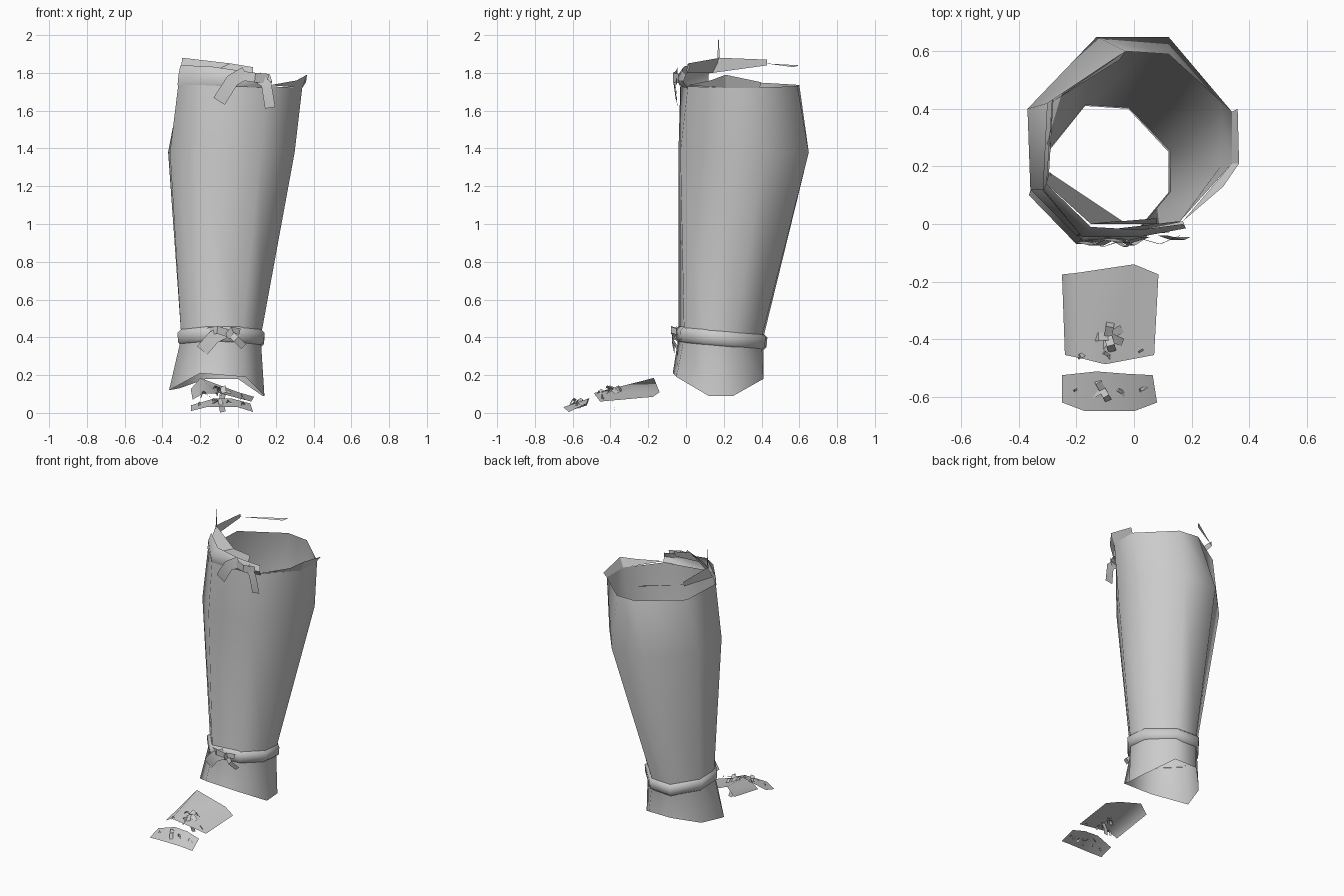
import bpy
import math
from mathutils import Vector

cube = bpy.data.objects.get("Cube")
if cube:
    bpy.data.objects.remove(cube)

grey = bpy.data.materials.new("plain grey cloth")
grey.use_nodes = True
grey.diffuse_color = (0.6, 0.6, 0.6, 1)
bsdf = grey.node_tree.nodes["Principled BSDF"]
bsdf.inputs["Base Color"].default_value = (0.6, 0.6, 0.6, 1)
bsdf.inputs["Roughness"].default_value = 0.9


def build(name, verts, faces, angle=30):
    mesh = bpy.data.meshes.new(name)
    mesh.from_pydata([tuple(v) for v in verts], [], faces)
    mesh.materials.append(grey)
    obj = bpy.data.objects.new(name, mesh)
    bpy.context.collection.objects.link(obj)
    bpy.ops.object.select_all(action="DESELECT")
    obj.select_set(True)
    bpy.context.view_layer.objects.active = obj
    bpy.ops.object.shade_smooth_by_angle(angle=math.radians(angle))


def loft(name, rings, closed=True, angle=30):
    """Skin a list of equally long point rows."""
    n = len(rings[0])
    faces = []
    for r in range(len(rings) - 1):
        for i in range(n if closed else n - 1):
            j = (i + 1) % n
            faces.append((r * n + i, r * n + j, (r + 1) * n + j, (r + 1) * n + i))
    build(name, [p for ring in rings for p in ring], faces, angle)


def ribbon(name, path, width, across=None):
    """Flat strip that follows a path; by default it faces the front."""
    path = [Vector(p) for p in path]
    left, right = [], []
    for i, p in enumerate(path):
        along = path[min(i + 1, len(path) - 1)] - path[max(i - 1, 0)]
        side = Vector(across) if across else along.cross(Vector((0, 1, 0)))
        side = side.normalized() * width / 2
        left.append(p - side)
        right.append(p + side)
    loft(name, [left, right], False)


def level(ring, z):
    return [(x, y, z) for x, y in ring]


# Eight-sided leg sleeve, clockwise from the back
top = [(-.03, .60), (.12, .59), (.34, .39), (.34, .21),
       (.16, .01), (-.18, -.03), (-.315, .12), (-.30, .42)]
calf = [(-.13, .65), (.12, .65), (.30, .42), (.30, .20),
        (.12, -.03), (-.20, -.04), (-.36, .12), (-.37, .40)]
ankle = [(-.17, .41), (-.02, .40), (.12, .25), (.12, .11),
         (.02, -.01), (-.17, -.04), (-.30, .12), (-.29, .26)]
hem = [(-.17, .41, .18), (0, .41, .18), (.13, .25, .09), (.14, .12, .09),
       (.04, -.05, .19), (-.20, -.07, .21), (-.365, .10, .12), (-.31, .27, .13)]
rim = [(x, y, 1.735 - .04 * x) for x, y in top]
loft("leg_sleeve", [hem, level(ankle, .40), level(calf, 1.38), rim], angle=80)

# Rounded strap around the ankle, lower at the back
centre = Vector((-.09, .19))
strap = []
for out, dz in ((0, -.045), (.018, -.03), (.022, .02), (0, .04)):
    row = []
    for x, y in ankle:
        flat = Vector((x, y))
        flat += (flat - centre).normalized() * out
        row.append((flat.x, flat.y, .415 - .09 * y + dz))
    strap.append(row)
loft("ankle_strap", strap, angle=60)

# Strap across the front of the knee, leaning inward
loft("knee_strap", [
    [(-.32, .12, 1.735), (-.18, -.035, 1.735), (.02, -.02, 1.725), (.17, .01, 1.72)],
    [(-.315, .12, 1.79), (-.18, -.045, 1.785), (.02, -.045, 1.765), (.18, -.015, 1.755)],
    [(-.305, .14, 1.84), (-.15, -.01, 1.835), (.02, -.02, 1.81), (.17, 0, 1.79)],
], False, 60)

# Torn cloth standing above the rim
loft("knee_cloth_side", [
    [(-.285, .43, 1.84), (-.305, .14, 1.80), (-.15, 0, 1.80), (.08, 0, 1.79)],
    [(-.28, .43, 1.87), (-.295, .18, 1.88), (-.04, .01, 1.85), (.08, .02, 1.83)],
], False)
build("knee_cloth_corner", [(.17, .01, 1.735), (.34, .21, 1.72), (.34, .39, 1.72),
                            (.31, .13, 1.76), (.365, .21, 1.79), (.36, .40, 1.75)],
      [(0, 1, 4, 3), (1, 2, 5, 4)])
build("loose_thread", [(-.29, .165, 1.86), (-.29, .18, 1.86), (-.285, .172, 2.0)],
      [(0, 1, 2)])
build("rim_sliver", [(-.29, .42, 1.85), (-.03, .60, 1.84), (-.05, .57, 1.83)],
      [(0, 1, 2)])

# Knee bow
ribbon("knee_bow_tail_right", [(.04, -.045, 1.80), (-.03, -.065, 1.76), (-.10, -.05, 1.65)], .07)
ribbon("knee_bow_tail_left", [(.10, -.04, 1.78), (.15, -.055, 1.74), (.17, -.045, 1.615)], .055)
ribbon("knee_bow_knot", [(.02, -.05, 1.785), (.09, -.07, 1.775), (.16, -.04, 1.77)], .05)

# Ankle bow
ribbon("ankle_bow_tail_right", [(-.07, -.05, .43), (-.13, -.075, .40), (-.19, -.06, .33)], .07)
ribbon("ankle_bow_tail_left", [(-.05, -.05, .43), (-.01, -.075, .39), (.03, -.05, .35)], .035)
ribbon("ankle_bow_loop_right", [(-.05, -.06, .42), (-.11, -.08, .44), (-.16, -.05, .43)], .04)
ribbon("ankle_bow_loop_left", [(-.06, -.06, .40), (-.03, -.08, .44), (.01, -.05, .43)], .035)

# Curved foot plates
loft("instep_plate", [
    [(-.25, -.175, .125), (-.20, -.17, .185), (0, -.14, .11), (.085, -.175, .085)],
    [(-.24, -.455, .07), (-.19, -.465, .10), (-.10, -.487, .105), (.07, -.455, .06)],
], False, 60)
loft("toe_plate", [
    [(-.25, -.525, .04), (-.13, -.512, .075), (-.03, -.52, .075), (.065, -.525, .05)],
    [(-.25, -.62, .01), (-.17, -.65, .03), (0, -.65, .03), (.08, -.62, .005)],
], False, 60)


# Crumpled lace bows on the foot plates
def lace(name, x, y, z, reach, count):
    for i in range(count):
        a = math.tau * i / count + .5
        dx, dy = math.cos(a) * reach, math.sin(a) * reach
        rise = .015 if i % 2 else -.01
        ribbon(f"{name}_{i + 1}",
               [(x, y, z), (x + dx * .6, y + dy * .6, z + rise), (x + dx, y + dy, z - .02)],
               reach * .55, (-dy, dx, reach * .4))


lace("instep_lace", -.09, -.39, .125, .055, 7)
lace("instep_lace_right", -.17, -.45, .10, .03, 2)
lace("instep_lace_front", -.09, -.455, .11, .025, 3)
lace("instep_lace_left", .025, -.44, .085, .012, 2)
lace("toe_lace", -.11, -.575, .06, .045, 4)
lace("toe_lace_left", -.04, -.585, .055, .025, 3)
lace("toe_lace_side", .035, -.57, .045, .022, 2)
lace("toe_lace_right", -.20, -.575, .045, .012, 2)
ribbon("instep_lace_end", [(-.08, -.40, .10), (-.09, -.385, .05), (-.08, -.375, .005)], .03)
